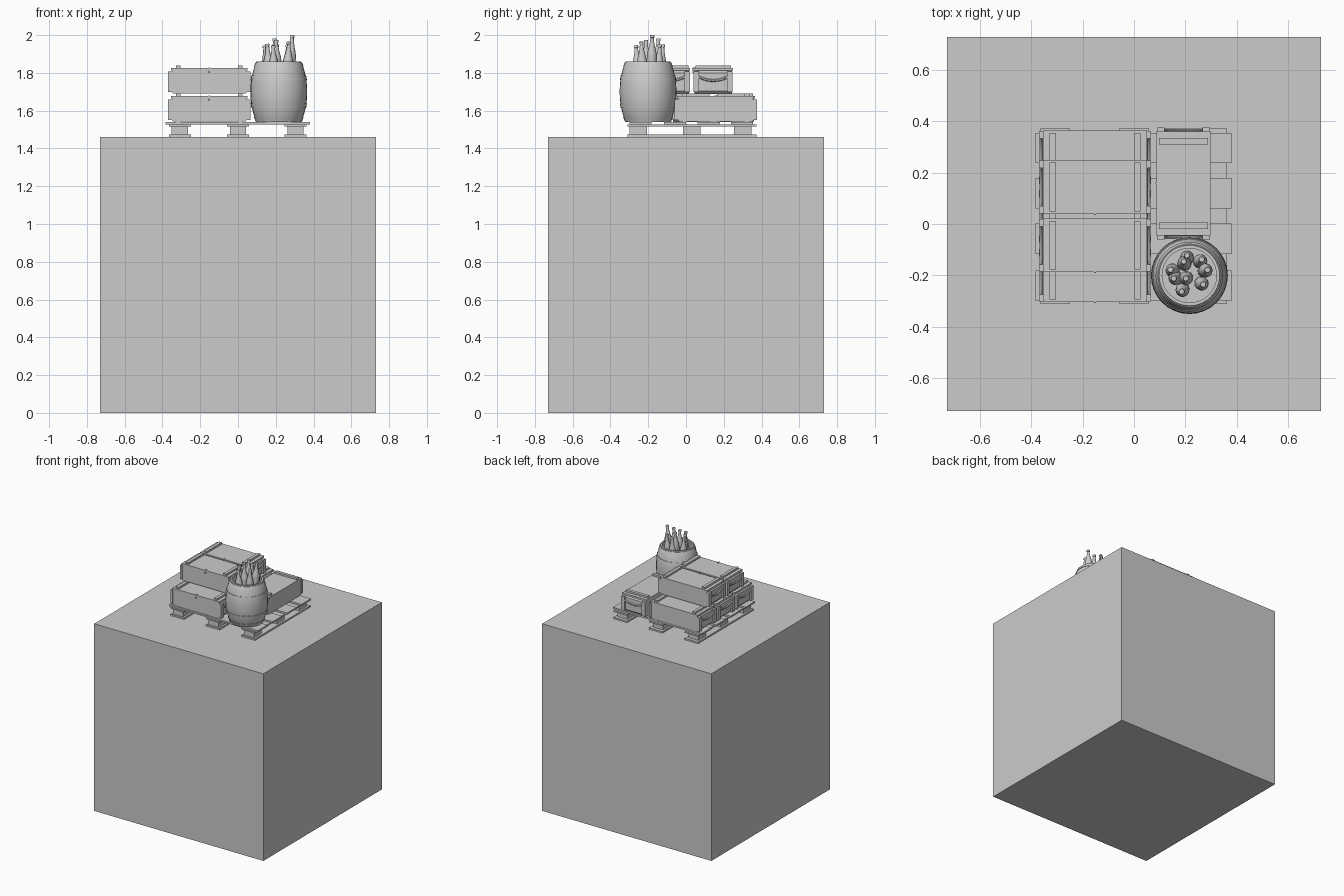
import bpy, bmesh, math
from mathutils import Matrix, Vector

if "Cube" in bpy.data.objects:
    bpy.data.objects.remove(bpy.data.objects["Cube"])


def finish(bm, name, smooth=False, matrix=None):
    if matrix:
        bm.transform(matrix)
    bmesh.ops.recalc_face_normals(bm, faces=bm.faces)
    me = bpy.data.meshes.new(name)
    bm.to_mesh(me)
    bm.free()
    ob = bpy.data.objects.new(name, me)
    bpy.context.collection.objects.link(ob)
    if smooth:
        bpy.ops.object.select_all(action='DESELECT')
        ob.select_set(True)
        bpy.context.view_layer.objects.active = ob
        bpy.ops.object.shade_smooth_by_angle(angle=math.radians(35))
    return ob


def box(bm, x0, x1, y0, y1, z0, z1):
    m = Matrix.Translation(((x0 + x1) / 2, (y0 + y1) / 2, (z0 + z1) / 2)) \
        @ Matrix.Diagonal((x1 - x0, y1 - y0, z1 - z0, 1))
    bmesh.ops.create_cube(bm, size=1, matrix=m)


def prism(bm, pts, y0, y1):
    # extrude an xz outline along y
    a = [bm.verts.new((x, y0, z)) for x, z in pts]
    b = [bm.verts.new((x, y1, z)) for x, z in pts]
    bm.faces.new(a)
    bm.faces.new(b[::-1])
    for i in range(len(a)):
        j = (i + 1) % len(a)
        bm.faces.new((a[i], a[j], b[j], b[i]))


def lathe(bm, prof, n, closed=False):
    # spin an (r, z) profile round z; r = 0 makes a pole
    rings = []
    for r, z in prof:
        if r == 0:
            rings.append([bm.verts.new((0, 0, z))] * n)
        else:
            rings.append([bm.verts.new((r * math.cos(2 * math.pi * i / n),
                                        r * math.sin(2 * math.pi * i / n), z)) for i in range(n)])
    pairs = list(zip(rings, rings[1:])) + ([(rings[-1], rings[0])] if closed else [])
    for a, b in pairs:
        for i in range(n):
            j = (i + 1) % n
            bm.faces.new(list(dict.fromkeys((a[i], a[j], b[j], b[i]))))


# plinth block
bm = bmesh.new()
box(bm, -.73, .73, -.73, .73, 0, 1.46)
finish(bm, "plinth")

# pallet: runners, blocks, stringers, deck boards
bm = bmesh.new()
for x in (-.308, 0, .305):
    box(bm, x - .058, x + .058, -.31, .373, 1.461, 1.473)
    box(bm, x - .058, x + .058, -.31, .373, 1.515, 1.526)
    for y in (-.253, .03, .301):
        box(bm, x - .043, x + .043, y - .047, y + .047, 1.473, 1.515)
for y in (-.241, -.058, .12, .296):
    box(bm, -.385, .381, y - .059, y + .059, 1.526, 1.539)
finish(bm, "pallet")


def crate(name, cx, cy, z, turn=0):
    bm = bmesh.new()
    # body with chamfered ends
    a, c, h = .206, .014, .127
    prism(bm, [(-a + c, .004), (a - c, .004), (a, .004 + c), (a, h - c), (a - c, h), (-a + c, h)]
          + [(-a, h - c), (-a, .004 + c)], -.1, .1)
    # lid and clasp
    box(bm, -.203, .203, -.105, .105, .125, .138)
    box(bm, -.004, .004, -.109, -.09, .112, .142)
    for s in (-1, 1):
        # lid and base battens
        x = s * .165
        box(bm, x - .012, x + .012, -.095, .095, .138, .152)
        box(bm, x - .012, x + .012, -.095, .095, 0, .006)
        # end cleats and hand rail
        e = sorted((s * .2, s * .219))
        for t in (-1, 1):
            ys = sorted((t * .074, t * .103))
            box(bm, *e, *ys, .012, .12)
        # sagging handle
        n = 8
        path = [Vector((s * .211, -.08 + .16 * i / n, .072 + .022 * (2 * i / n - 1) ** 2))
                for i in range(n + 1)]
        for p, q in zip(path, path[1:]):
            d = q - p
            m = Matrix.Translation((p + q) / 2) @ d.to_track_quat('Z', 'Y').to_matrix().to_4x4()
            bmesh.ops.create_cone(bm, cap_ends=True, segments=6, radius1=.007, radius2=.007,
                                  depth=d.length, matrix=m)
    finish(bm, name, matrix=Matrix.Translation((cx, cy, z)) @ Matrix.Rotation(turn, 4, 'Z'))


# stacked crates
for i, y in enumerate((-.2, .03, .259)):
    crate(f"lower_crate_{i + 1}", -.152, y, 1.539)
for i, y in enumerate((-.083, .144)):
    crate(f"upper_crate_{i + 1}", -.152, y, 1.687)
crate("side_crate", .193, .158, 1.539, -math.pi / 2)

# barrel, open at the top
BX, BY, Z0, H = .216, -.201, 1.539, .322


def barrel_r(t):
    return .15 - .032 * abs(2 * t - 1) ** 2.2


prof = [(0, Z0)] + [(barrel_r(i / 16), Z0 + H * i / 16) for i in range(17)]
prof += [(.106, Z0 + H), (.117, 1.8), (0, 1.8)]
bm = bmesh.new()
lathe(bm, prof, 32)
finish(bm, "barrel", True, Matrix.Translation((BX, BY, 0)))

# barrel hoops
bm = bmesh.new()
for t in (.05, .27, .73, .95):
    lo, hi = t - .035, t + .035
    o = .003
    lathe(bm, [(barrel_r(lo) - .004, Z0 + H * lo), (barrel_r(lo) + o, Z0 + H * lo),
               (barrel_r(hi) + o, Z0 + H * hi), (barrel_r(hi) - .004, Z0 + H * hi)], 32, True)
finish(bm, "barrel_hoops", True, Matrix.Translation((BX, BY, 0)))

# bottles: x, y, top height
bottles = [(.206, -.122, 1.95), (.194, -.146, 1.982), (.264, -.138, 1.95), (.287, -.179, 2.0),
           (.142, -.178, 1.945), (.155, -.212, 1.954), (.202, -.212, 1.975), (.27, -.236, 1.965),
           (.186, -.264, 1.946)]
shape = [(0, -.2), (.025, -.2), (.027, -.19), (.027, -.115), (.024, -.09), (.016, -.06), (.011, -.035),
         (.009, -.014), (.012, -.013), (.012, -.003), (.01, 0), (0, 0)]
for i, (x, y, top) in enumerate(bottles):
    bm = bmesh.new()
    lathe(bm, shape, 14)
    lean = Matrix.Rotation((x - BX) * .9, 4, 'Y') @ Matrix.Rotation(-(y - BY) * .9, 4, 'X')
    finish(bm, f"bottle_{i + 1}", True, Matrix.Translation((x, y, top)) @ lean)
